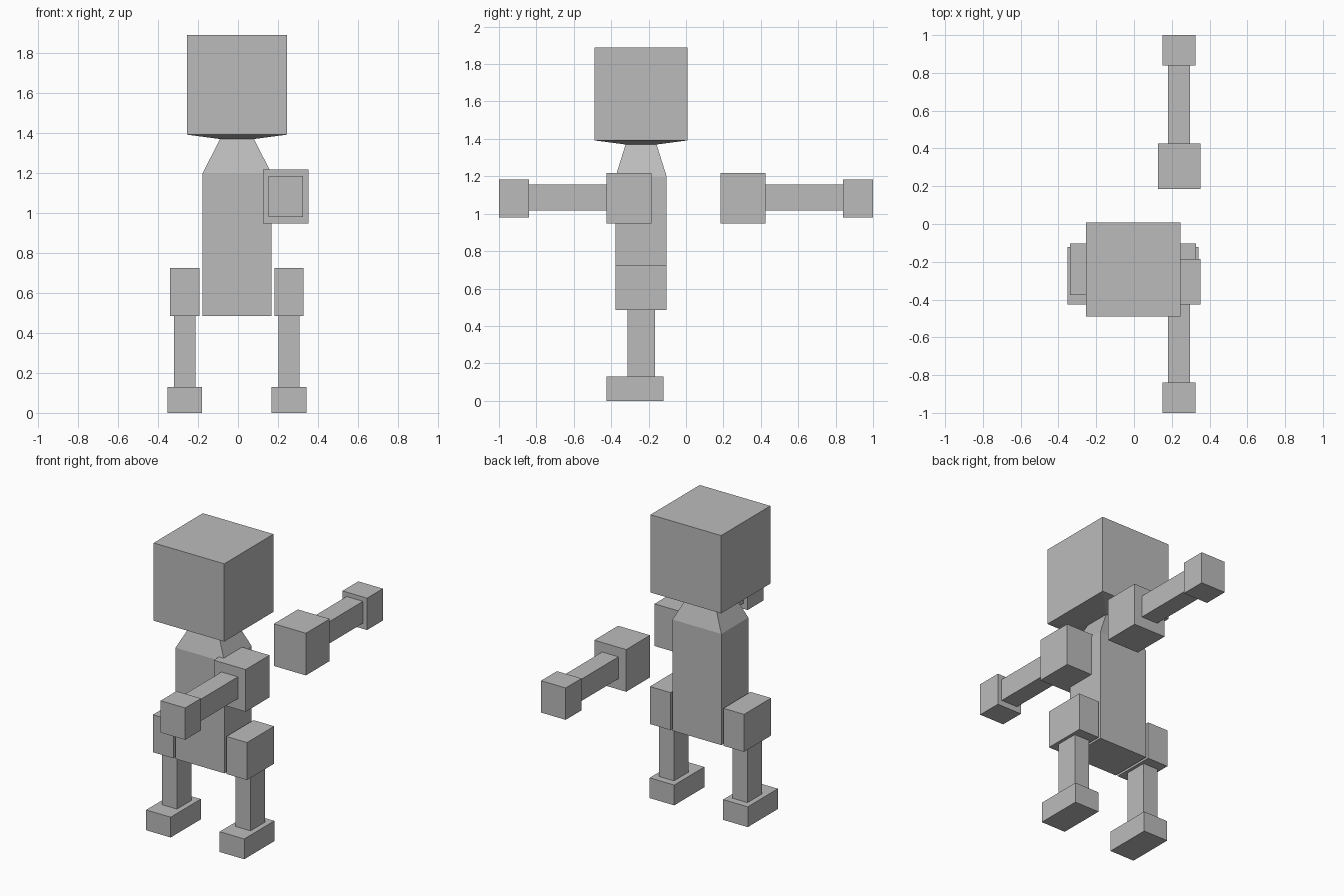
import bpy, bmesh

if "Cube" in bpy.data.objects:
    bpy.data.objects.remove(bpy.data.objects["Cube"])

grey = bpy.data.materials.new("plain_grey")
grey.diffuse_color = (0.5, 0.5, 0.5, 1)
grey.use_nodes = True
grey.node_tree.nodes["Principled BSDF"].inputs["Base Color"].default_value = grey.diffuse_color


def stack(name, rings, axis="z", cap_start=True, cap_end=True):
    """Skin square rings (centre a, centre b, half a, half b, position) along an axis."""
    bm = bmesh.new()
    loops = []
    for ca, cb, ha, hb, t in rings:
        loop = []
        for sa, sb in ((-1, -1), (1, -1), (1, 1), (-1, 1)):
            a, b = ca + sa * ha, cb + sb * hb
            loop.append(bm.verts.new((a, b, t) if axis == "z" else (a, t, b)))
        loops.append(loop)
    for lo, hi in zip(loops, loops[1:]):
        for i in range(4):
            j = (i + 1) % 4
            bm.faces.new((lo[i], lo[j], hi[j], hi[i]))
    if cap_start:
        bm.faces.new(loops[0][::-1])
    if cap_end:
        bm.faces.new(loops[-1])
    if axis == "y":  # x-z rings wind the other way
        bmesh.ops.reverse_faces(bm, faces=bm.faces[:])
    if rings[0][4] > rings[-1][4]:
        bmesh.ops.reverse_faces(bm, faces=bm.faces[:])
    mesh = bpy.data.meshes.new(name)
    bm.to_mesh(mesh)
    bm.free()
    mesh.materials.append(grey)
    obj = bpy.data.objects.new(name, mesh)
    bpy.context.collection.objects.link(obj)
    return obj


CX, CY = -0.005, -0.24

# Torso with sloped shoulders, open where the head joins
stack("torso", [(CX, CY, 0.173, 0.137, 0.485), (CX, CY, 0.173, 0.137, 1.197),
                (CX, CY, 0.085, 0.083, 1.37)], cap_end=False)

# Cube head with a shallow tapered underside
stack("head", [(CX, CY, 0.085, 0.083, 1.37), (CX, CY, 0.25, 0.249, 1.392),
               (CX, CY, 0.25, 0.249, 1.89)], cap_start=False)

# Legs: foot, shin and thigh block
for side, x in (("left", -0.266), ("right", 0.255)):
    stack(side + "_leg", [(x, -0.273, 0.087, 0.152, 0.0), (x, -0.273, 0.087, 0.152, 0.13),
                          (x, CY, 0.053, 0.073, 0.13), (x, CY, 0.053, 0.073, 0.485),
                          (x, CY, 0.073, 0.137, 0.485), (x, CY, 0.073, 0.137, 0.725)])

# Arms: shoulder block, forearm and hand, pointing forward and backward
AX, AZ = 0.239, 1.082
for side, s in (("front", -1), ("back", 1)):
    stack(side + "_arm", [(AX, AZ, 0.113, 0.135, s * 0.184), (AX, AZ, 0.113, 0.135, s * 0.425),
                          (AX, AZ + 0.004, 0.058, 0.07, s * 0.425), (AX, AZ + 0.004, 0.058, 0.07, s * 0.84),
                          (AX, AZ, 0.087, 0.102, s * 0.84), (AX, AZ, 0.087, 0.102, s * 1.0)], axis="y")
